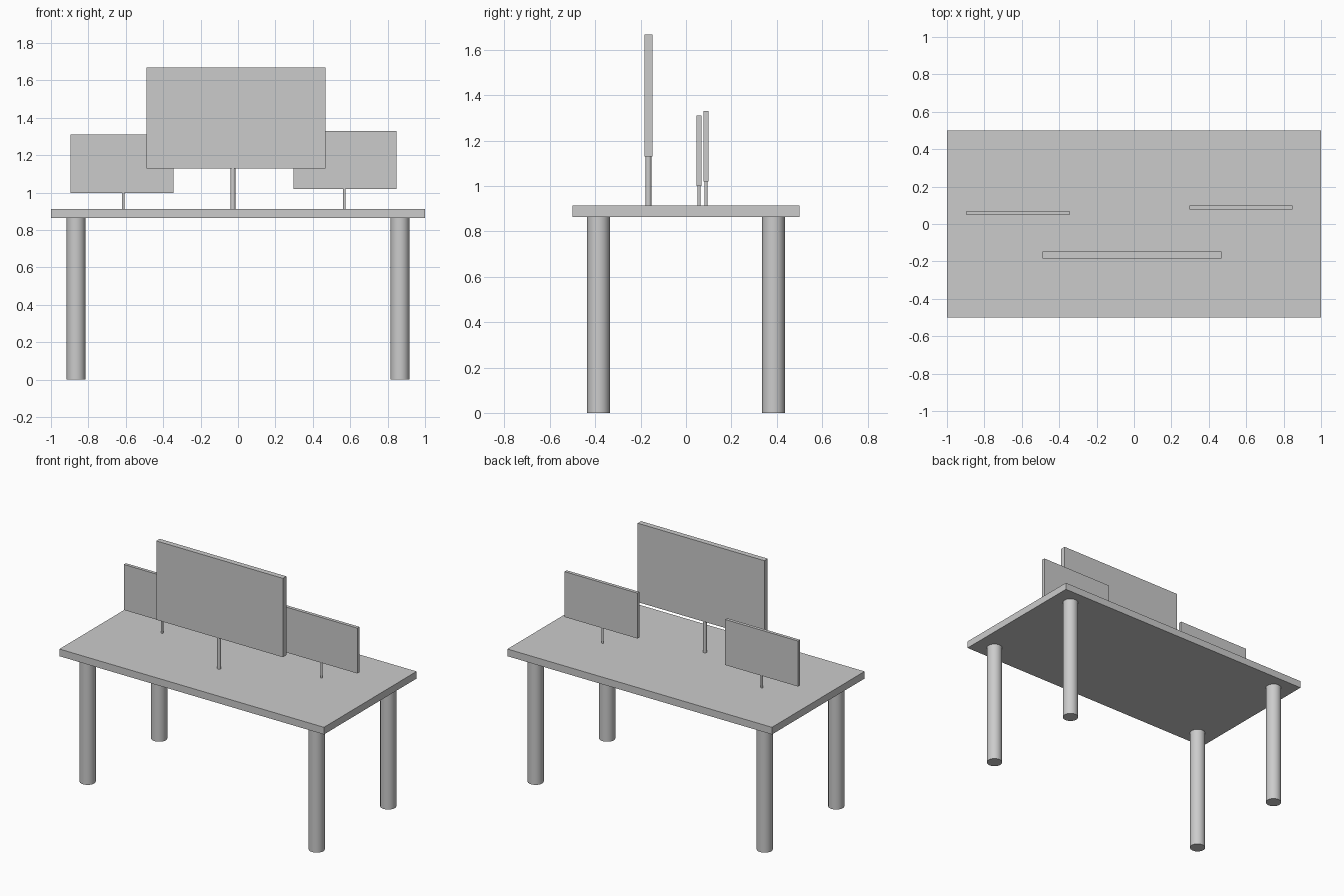
import bpy

if "Cube" in bpy.data.objects:
    bpy.data.objects.remove(bpy.data.objects["Cube"])

TOP = 0.913     # height of the table surface
UNDER = 0.864   # underside of the table top


def box(name, x, y, z):
    """Box from (min, max) ranges on each axis."""
    centre = [(a + b) / 2 for a, b in (x, y, z)]
    bpy.ops.mesh.primitive_cube_add(size=1, location=centre)
    ob = bpy.context.object
    ob.name = name
    ob.scale = [b - a for a, b in (x, y, z)]
    bpy.ops.object.transform_apply(location=False, rotation=False, scale=True)
    return ob


def post(name, x, y, z0, z1, radius, sides=32):
    """Upright smooth cylinder."""
    bpy.ops.mesh.primitive_cylinder_add(vertices=sides, radius=radius, depth=z1 - z0,
                                        location=(x, y, (z0 + z1) / 2))
    ob = bpy.context.object
    ob.name = name
    bpy.ops.object.shade_smooth_by_angle()
    return ob


# Table top
box("table_top", (-1, 1), (-0.5, 0.5), (UNDER, TOP))

# Four legs
for sx, side in ((-1, "left"), (1, "right")):
    for sy, end in ((-1, "front"), (1, "back")):
        post(f"{end}_{side}_leg", sx * 0.866, sy * 0.386, 0, UNDER, 0.05)

# Screens: name, x range, y range, z range, stand x, stand radius
screens = [
    ("centre", (-0.489, 0.468), (-0.184, -0.147), (1.129, 1.668), -0.027, 0.0125),
    ("left", (-0.896, -0.345), (0.047, 0.069), (0.999, 1.310), -0.614, 0.007),
    ("right", (0.297, 0.848), (0.077, 0.100), (1.020, 1.330), 0.569, 0.007),
]
for name, x, y, z, stand_x, radius in screens:
    box(f"{name}_screen", x, y, z)
    post(f"{name}_screen_stand", stand_x, sum(y) / 2, TOP, z[0], radius)
